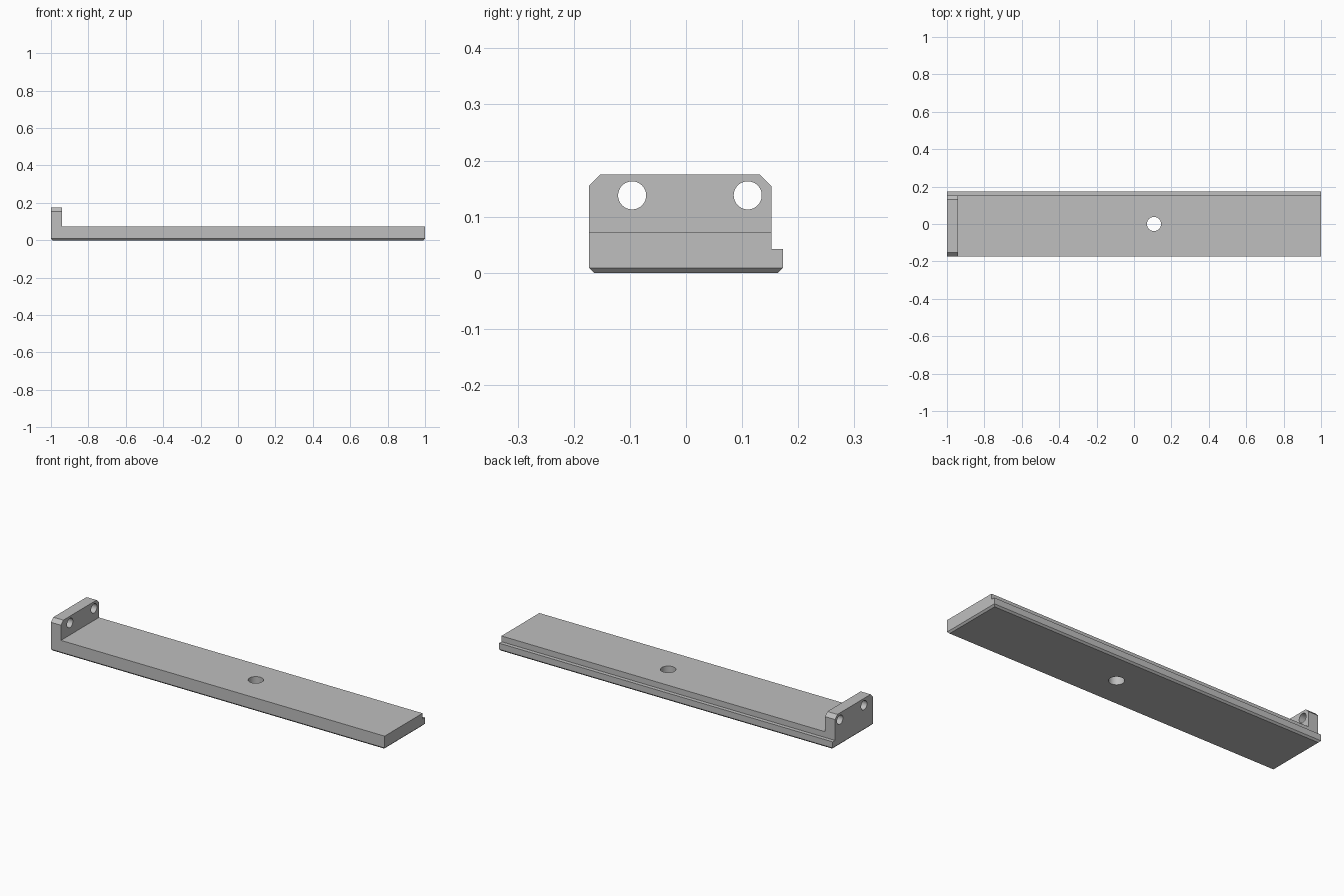
import bpy, bmesh
from math import pi
from mathutils import Matrix

if "Cube" in bpy.data.objects:
    bpy.data.objects.remove(bpy.data.objects["Cube"], do_unlink=True)

HALF = 1.0           # half length
FLANGE_X = -0.94     # inner face of the end flange
PLATE_TOP = 0.073
TOP = 0.175

grey = bpy.data.materials.new("plain grey")
grey.use_nodes = True
colour = (0.52, 0.52, 0.52, 1)
grey.diffuse_color = colour
grey.node_tree.nodes["Principled BSDF"].inputs["Base Color"].default_value = colour


def make_object(name, bm):
    bmesh.ops.recalc_face_normals(bm, faces=bm.faces)
    mesh = bpy.data.meshes.new(name)
    bm.to_mesh(mesh)
    bm.free()
    mesh.materials.append(grey)
    obj = bpy.data.objects.new(name, mesh)
    bpy.context.collection.objects.link(obj)
    return obj


def cut(target, cutter):
    cutter.hide_render = True
    mod = target.modifiers.new(cutter.name, 'BOOLEAN')
    mod.operation = 'DIFFERENCE'
    mod.solver = 'EXACT'
    mod.object = cutter
    bpy.context.view_layer.objects.active = target
    bpy.ops.object.modifier_apply(modifier=mod.name)
    bpy.data.objects.remove(cutter, do_unlink=True)


def hole(name, centre, radius, depth, axis):
    bm = bmesh.new()
    turn = Matrix.Rotation(pi / 2, 4, 'Y') if axis == 'X' else Matrix()
    bmesh.ops.create_cone(bm, cap_ends=True, segments=48, radius1=radius, radius2=radius,
                          depth=depth, matrix=Matrix.Translation(centre) @ turn)
    return make_object(name, bm)


# Cross-section with the rear ledge and clipped upper corners, run along the length
profile = [(-0.173, 0), (0.173, 0), (0.173, 0.042), (0.152, 0.042),
           (0.152, 0.155), (0.132, TOP), (-0.153, TOP), (-0.173, 0.155)]
bm = bmesh.new()
section = bm.faces.new([bm.verts.new((-HALF, y, z)) for y, z in profile])
run = bmesh.ops.extrude_face_region(bm, geom=[section], use_keep_orig=True)
bmesh.ops.translate(bm, vec=(2 * HALF, 0, 0),
                    verts=[v for v in run["geom"] if isinstance(v, bmesh.types.BMVert)])
bmesh.ops.recalc_face_normals(bm, faces=bm.faces)

# Small chamfer all round the underside
rim = [e for e in bm.edges if all(v.co.z < 0.001 for v in e.verts)]
bmesh.ops.bevel(bm, geom=rim, offset=0.009, offset_type='OFFSET', segments=1, affect='EDGES')
bracket = make_object("mounting_bracket", bm)

# Clear the space above the plate, leaving the flange at one end
bm = bmesh.new()
size = (2.2, 1, 0.4)
centre = (FLANGE_X + size[0] / 2, 0, PLATE_TOP + size[2] / 2)
bmesh.ops.create_cube(bm, size=1, matrix=Matrix.Translation(centre) @ Matrix.Diagonal((*size, 1)))
cut(bracket, make_object("plate_clearance", bm))

# Plate hole and the two flange holes
cut(bracket, hole("plate_hole", (0.107, 0, 0), 0.038, 0.5, 'Z'))
for y in (-0.096, 0.11):
    cut(bracket, hole("flange_hole", (-0.97, y, 0.138), 0.025, 0.2, 'X'))

# Smooth hole walls, crisp edges elsewhere
bpy.ops.object.select_all(action='DESELECT')
bracket.select_set(True)
bpy.context.view_layer.objects.active = bracket
bpy.ops.object.shade_smooth_by_angle(angle=pi / 6)
